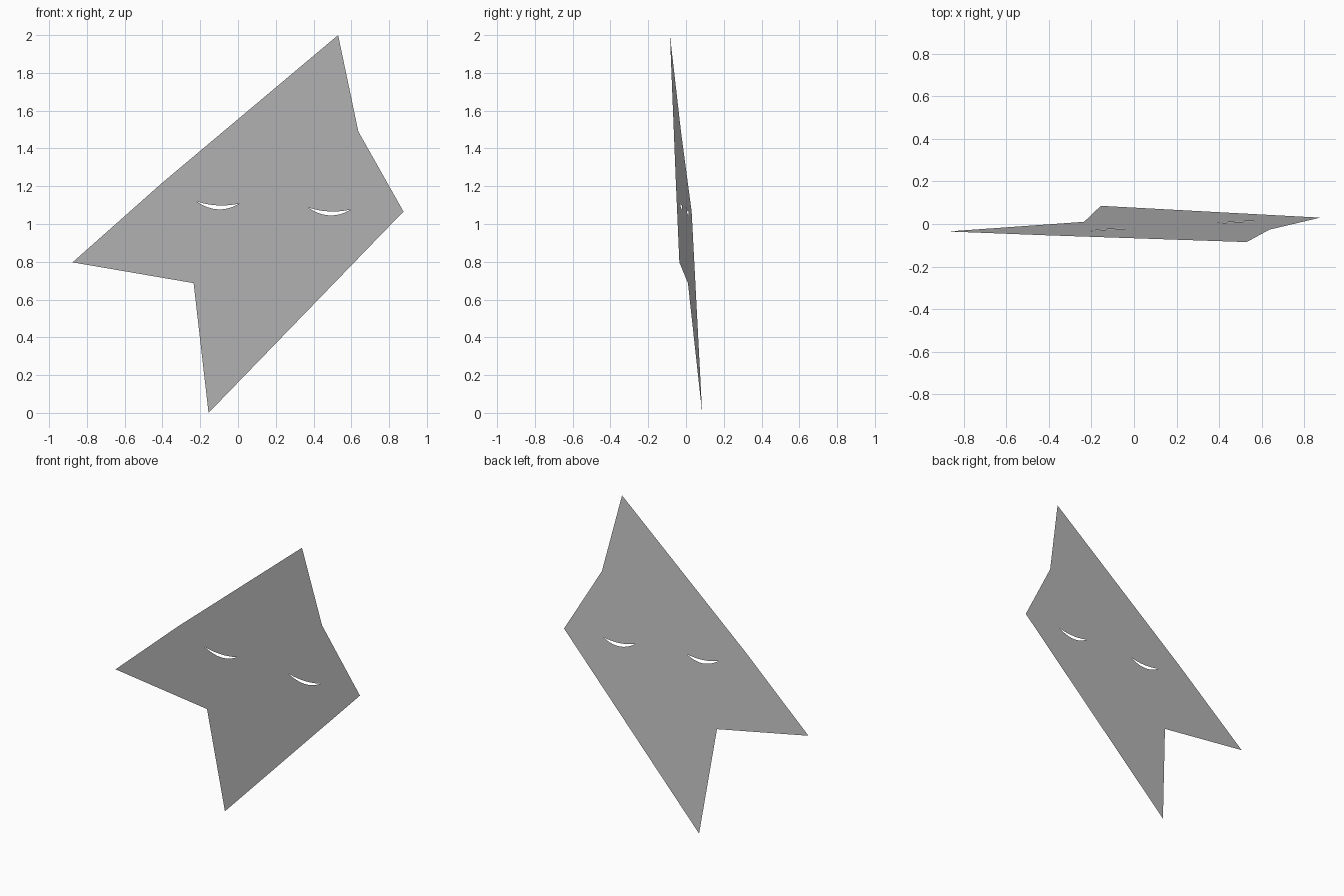
import bpy
import bmesh
from mathutils import Vector

cube = bpy.data.objects.get("Cube")
if cube:
    bpy.data.objects.remove(cube, do_unlink=True)

# Single flat colour
grey = bpy.data.materials.new("plain grey")
grey.use_nodes = True
colour = (0.5, 0.5, 0.5, 1)
grey.diffuse_color = colour
grey.node_tree.nodes["Principled BSDF"].inputs["Base Color"].default_value = colour


def on_sheet(x, z):
    """Place a front-view point on the slightly tilted plane of the sheet."""
    return Vector((x, 0.053 * x - 0.1034 * z + 0.0937, z))


def eye_slit(left, right, upper_sag, lower_sag, steps=12):
    """Closed crescent between two sagging arcs."""
    def arc(sag, t):
        x = left[0] + (right[0] - left[0]) * t
        z = left[1] + (right[1] - left[1]) * t
        return x, z - sag * 4 * t * (1 - t)
    ts = [i / steps for i in range(steps + 1)]
    upper = [arc(upper_sag, t) for t in ts]
    lower = [arc(lower_sag, t) for t in reversed(ts[1:-1])]
    return upper + lower


# Pointed outline of the sheet
outline = [(0.53, 2.0), (0.637, 1.49), (0.876, 1.066), (-0.156, 0.0),
           (-0.235, 0.687), (-0.876, 0.797), (-0.40, 1.219)]

# Two crescent openings, the second a shifted copy of the first
first_eye = eye_slit((-0.22, 1.12), (0.008, 1.109), 0.016, 0.037)
second_eye = [(x + 0.59, z - 0.032) for x, z in first_eye]

# Fill the outline, leaving the eyes open
bm = bmesh.new()
edges = []
for loop in (outline, first_eye, second_eye):
    verts = [bm.verts.new(on_sheet(x, z)) for x, z in loop]
    edges += [bm.edges.new((v, verts[i - 1])) for i, v in enumerate(verts)]
front = Vector((0.053, -1, -0.1034)).normalized()
bmesh.ops.triangle_fill(bm, edges=edges, use_beauty=True, normal=front)

# Turn every face to the front
bm.normal_update()
flipped = [f for f in bm.faces if f.normal.dot(front) < 0]
bmesh.ops.reverse_faces(bm, faces=flipped)

mesh = bpy.data.meshes.new("face_sheet")
bm.to_mesh(mesh)
bm.free()
mesh.materials.append(grey)
sheet = bpy.data.objects.new("face_sheet", mesh)
bpy.context.collection.objects.link(sheet)
